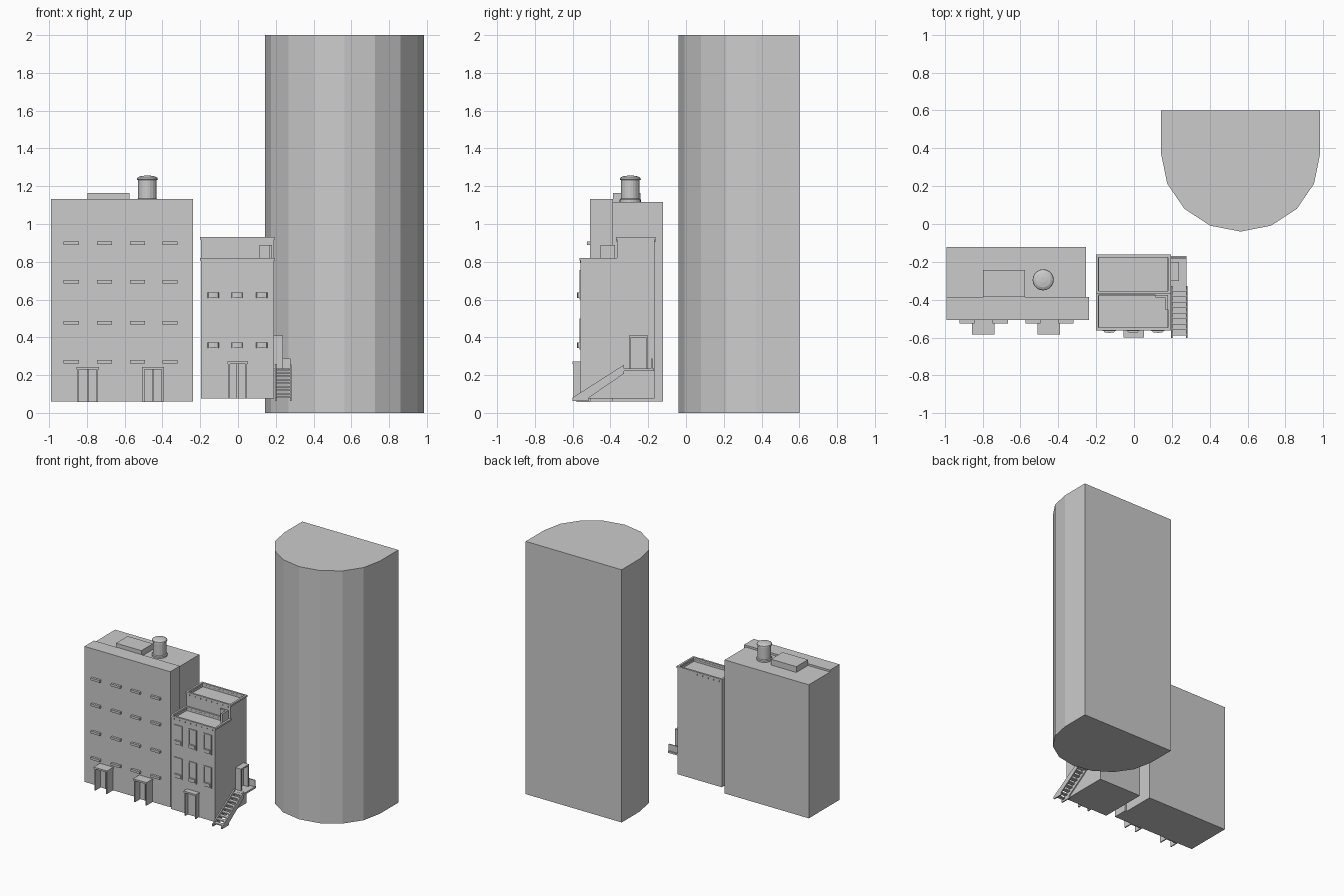
import bpy, bmesh, math
from mathutils import Matrix, Vector

if "Cube" in bpy.data.objects:
    bpy.data.objects.remove(bpy.data.objects["Cube"])


def finish(name, bm):
    bmesh.ops.recalc_face_normals(bm, faces=bm.faces)
    me = bpy.data.meshes.new(name)
    bm.to_mesh(me)
    bm.free()
    ob = bpy.data.objects.new(name, me)
    bpy.context.collection.objects.link(ob)
    return ob


def boxes(name, *items):
    """One object made of boxes given as (x0, x1, y0, y1, z0, z1)."""
    bm = bmesh.new()
    for x0, x1, y0, y1, z0, z1 in items:
        m = Matrix.Translation(((x0 + x1) / 2, (y0 + y1) / 2, (z0 + z1) / 2))
        m = m @ Matrix.Diagonal((x1 - x0, y1 - y0, z1 - z0, 1))
        bmesh.ops.create_cube(bm, size=1, matrix=m)
    return finish(name, bm)


def prism(name, points, direction):
    """Extrude a closed 3D outline along a direction."""
    bm = bmesh.new()
    face = bm.faces.new([bm.verts.new(p) for p in points])
    ext = bmesh.ops.extrude_face_region(bm, geom=[face], use_keep_orig=True)
    verts = [v for v in ext["geom"] if isinstance(v, bmesh.types.BMVert)]
    bmesh.ops.translate(bm, verts=verts, vec=Vector(direction))
    return finish(name, bm)


def lathe(name, cx, cy, profile, n=20):
    bm = bmesh.new()
    rings = [[bm.verts.new((cx + r * math.cos(2 * math.pi * i / n),
                            cy + r * math.sin(2 * math.pi * i / n), z)) for i in range(n)]
             for r, z in profile]
    for a, b in zip(rings, rings[1:]):
        for i in range(n):
            bm.faces.new((a[i], a[(i + 1) % n], b[(i + 1) % n], b[i]))
    bm.faces.new(rings[0])
    bm.faces.new(rings[-1])
    return finish(name, bm)


def frame(x0, x1, y0, y1, z0, z1, t):
    """Four boxes forming a rectangular ring of thickness t."""
    return [(x0, x1, y0, y0 + t, z0, z1), (x0, x1, y1 - t, y1, z0, z1),
            (x0, x0 + t, y0 + t, y1 - t, z0, z1), (x1 - t, x1, y0 + t, y1 - t, z0, z1)]


def porch(name, x, wall, depth, z0, z1, half=0.057):
    """Open porch: flat canopy, two thin cheeks, double door behind."""
    f = wall - depth
    boxes(name, (x - half, x + half, f, wall, z1 - 0.013, z1),
          (x - half + 0.004, x - half + 0.013, f + 0.005, wall, z0, z1 - 0.013),
          (x + half - 0.013, x + half - 0.004, f + 0.005, wall, z0, z1 - 0.013))
    boxes(name + "_doors", (x - half + 0.013, x - 0.002, wall - 0.008, wall, z0, z1 - 0.013),
          (x + 0.002, x + half - 0.013, wall - 0.008, wall, z0, z1 - 0.013))


# Tall round-fronted tower
arc = [(0.5635 + 0.42 * math.cos(math.pi * i / 8),
        0.37 - 0.41 * math.sin(math.pi * i / 8), 0) for i in range(9)]
prism("round_tower", [(0.143, 0.6, 0), (0.984, 0.6, 0)] + arc, (0, 0, 2))

# Large apartment block
boxes("block_front", (-0.99, -0.238, -0.507, -0.387, 0.06, 1.132))
boxes("block_back", (-0.99, -0.253, -0.387, -0.122, 0.06, 1.117))
boxes("roof_house", (-0.797, -0.575, -0.387, -0.242, 1.117, 1.163))
lathe("water_tank", -0.48, -0.295,
      [(0.056, 1.117), (0.056, 1.13), (0.049, 1.135), (0.049, 1.232), (0.056, 1.235),
       (0.054, 1.244), (0.04, 1.252), (0.015, 1.256)])
boxes("block_sills", *[(x - 0.04, x + 0.04, -0.525, -0.507, z - 0.009, z + 0.009)
                       for x in (-0.883, -0.707, -0.533, -0.36)
                       for z in (0.27, 0.478, 0.694, 0.898)])
for n, x in enumerate((-0.796, -0.45)):
    porch(f"block_porch_{n + 1}", x, -0.507, 0.078, 0.058, 0.243, 0.059)

# Small town house: two stepped volumes with parapets, cornices and dentils
X0, X1 = -0.197, 0.19
for label, y0, y1, top in (("front", -0.558, -0.365, 0.82), ("back", -0.365, -0.166, 0.932)):
    boxes(f"house_{label}", (X0, X1, y0, y1, 0.077, top - 0.03))
    boxes(f"house_{label}_parapet", *frame(X0, X1, y0, y1, top - 0.03, top - 0.014, 0.012))
    boxes(f"house_{label}_cornice",
          *frame(X0 - 0.005, X1 + 0.006, y0 - 0.005, y1 + 0.004, top - 0.014, top, 0.015))
    boxes(f"house_{label}_dentils",
          *[(X0 + 0.02 + i * 0.048, X0 + 0.032 + i * 0.048, y, y + 0.004, top - 0.026, top - 0.014)
            for i in range(8) for y in (y0 - 0.004, y1)])

# Corner screen on the lower roof
boxes("roof_screen", (0.113, 0.18, -0.388, -0.376, 0.79, 0.888),
      (0.165, 0.18, -0.452, -0.388, 0.79, 0.888))

# House windows: surround, raised panes, and bowed planter sill
for row, (z0, z1) in enumerate(((0.335, 0.5), (0.6, 0.757))):
    for col, x in enumerate((-0.131, -0.005, 0.126)):
        tag = f"{row + 1}_{col + 1}"
        a, b = x - 0.035, x + 0.035
        boxes("window_frame_" + tag,
              (a, a + 0.008, -0.565, -0.558, z0, z1), (b - 0.008, b, -0.565, -0.558, z0, z1),
              (a + 0.008, b - 0.008, -0.565, -0.558, z1 - 0.008, z1),
              (a + 0.008, b - 0.008, -0.565, -0.558, z0, z0 + 0.008))
        boxes("window_pane_" + tag, (a + 0.008, b - 0.008, -0.561, -0.558, z0 + 0.008, z1 - 0.008))
        s = z0 + 0.009
        prism("window_planter_" + tag,
              [(x - 0.032, -0.56, s), (x + 0.032, -0.56, s), (x + 0.026, -0.572, s),
               (x, -0.576, s), (x - 0.026, -0.572, s)], (0, 0, 0.028))
porch("house_porch", -0.002, -0.558, 0.042, 0.077, 0.273, 0.054)

# Side staircase: stringers, treads, landing, end rail, raised doorway
for n, x in enumerate((0.195, 0.274)):
    prism(f"stair_stringer_{n + 1}",
          [(x, -0.602, 0.062), (x, -0.602, 0.08), (x, -0.328, 0.255),
           (x, -0.328, 0.208), (x, -0.515, 0.08), (x, -0.515, 0.062)], (0.009, 0, 0))
boxes("stair_treads", *[(0.203, 0.275, -0.59 + i * 0.029, -0.561 + i * 0.029,
                         0.078 + i * 0.0185, 0.087 + i * 0.0185) for i in range(9)])
boxes("stair_landing", (X1, 0.278, -0.33, -0.17, 0.222, 0.236))
boxes("landing_rail", (X1, 0.278, -0.186, -0.178, 0.236, 0.288))
boxes("side_doorway", (X1, 0.237, -0.302, -0.2, 0.4, 0.41),
      (X1, 0.237, -0.3, -0.291, 0.236, 0.4), (X1, 0.237, -0.211, -0.202, 0.236, 0.4))
boxes("side_door", (X1, 0.197, -0.291, -0.211, 0.236, 0.4))
